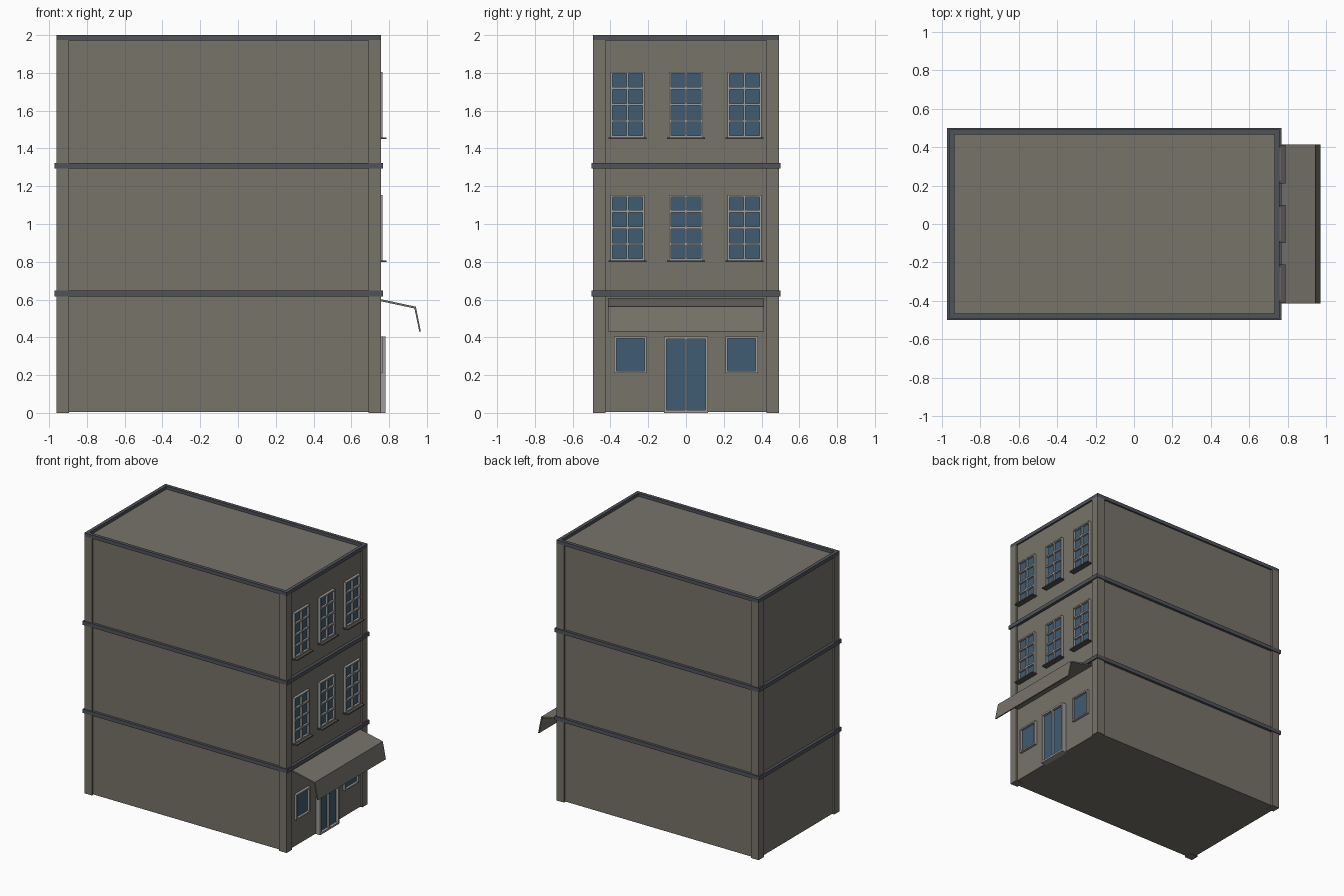
import bpy
import bmesh

if "Cube" in bpy.data.objects:
    bpy.data.objects.remove(bpy.data.objects["Cube"])


def material(name, rgb):
    m = bpy.data.materials.new(name)
    lin = [(c / 255 / 12.92) if c < 11 else ((c / 255 + 0.055) / 1.055) ** 2.4 for c in rgb]
    m.diffuse_color = (*lin, 1)
    m.use_nodes = True
    m.node_tree.nodes["Principled BSDF"].inputs["Base Color"].default_value = m.diffuse_color
    return m


WALL = material("warm grey wall", (119, 115, 106))
TRIM = material("dark slate trim", (78, 83, 89))
FRAME = material("light grey frame", (160, 157, 155))
GLASS = material("blue glass", (62, 92, 114))
SILL = material("dark sill", (86, 83, 79))


def boxes(name, mat, spans):
    """One object from boxes given as (x0, x1, y0, y1, z0, z1)."""
    bm = bmesh.new()
    for x0, x1, y0, y1, z0, z1 in spans:
        for v in bmesh.ops.create_cube(bm, size=1)["verts"]:
            v.co = (x0 if v.co.x < 0 else x1,
                    y0 if v.co.y < 0 else y1,
                    z0 if v.co.z < 0 else z1)
    mesh = bpy.data.meshes.new(name)
    bm.to_mesh(mesh)
    bm.free()
    mesh.materials.append(mat)
    ob = bpy.data.objects.new(name, mesh)
    bpy.context.collection.objects.link(ob)
    return ob


def window(name, y, w, z0, z1, cols, rows, border, bar, x_out, x_glass):
    """Framed glass pane on the +x wall, divided by glazing bars."""
    y0, y1 = y - w / 2, y + w / 2
    xb = WALL_X - 0.01
    boxes(name + "_glass", GLASS,
          [(xb, x_glass, y0 + border / 2, y1 - border / 2, z0 + border / 2, z1 - border / 2)])
    parts = [(xb, x_out, y0, y0 + border, z0, z1),
             (xb, x_out, y1 - border, y1, z0, z1),
             (xb, x_out, y0 + border, y1 - border, z0, z0 + border),
             (xb, x_out, y0 + border, y1 - border, z1 - border, z1)]
    for i in range(1, cols):
        c = y0 + w * i / cols
        parts.append((xb, x_out - 0.001, c - bar / 2, c + bar / 2, z0 + border, z1 - border))
    for i in range(1, rows):
        c = z0 + (z1 - z0) * i / rows
        parts.append((xb, x_out - 0.002, y0 + border, y1 - border, c - bar / 2, c + bar / 2))
    boxes(name + "_frame", FRAME, parts)


X0, X1, Y = -0.961, 0.757, 0.492    # outer faces of the corner pillars
WALL_X = X1 - 0.013                 # shop front wall plane

# Main block and corner pillars
boxes("walls", WALL, [(X0 + 0.013, WALL_X, -Y + 0.013, Y - 0.013, 0.004, 1.977)])
P = 0.065
boxes("corner_pillars", WALL,
      [(x, x + P, y, y + P, 0, 1.974) for x in (X0, X1 - P) for y in (-Y, Y - P)])

# Floor bands
for name, z in (("lower_band", 0.617), ("upper_band", 1.293)):
    boxes(name, TRIM, [(X0 - 0.01, X1 + 0.01, -Y - 0.007, Y + 0.007, z, z + 0.03)])

# Roof parapet ring
R = 0.027
boxes("roof_parapet", TRIM, [
    (X0, X1, -Y, -Y + R, 1.972, 2),
    (X0, X1, Y - R, Y, 1.972, 2),
    (X0, X0 + R, -Y + R, Y - R, 1.972, 2),
    (X1 - R, X1, -Y + R, Y - R, 1.972, 2)])

# Upper floor windows and sills
for floor, z in (("first_floor", 0.807), ("second_floor", 1.459)):
    for i, y in enumerate((-0.31, 0, 0.31)):
        name = f"{floor}_window_{i + 1}"
        window(name, y, 0.18, z, z + 0.347, 2, 4, 0.01, 0.012, 0.764, 0.747)
        boxes(name + "_sill", SILL, [(WALL_X - 0.01, 0.787, y - 0.1, y + 0.1, z - 0.009, z)])

# Shop windows and double door
for side, y in (("left", -0.295), ("right", 0.295)):
    window("shop_window_" + side, y, 0.17, 0.21, 0.405, 1, 1, 0.011, 0, 0.764, 0.747)
window("double_door", 0, 0.235, 0, 0.405, 2, 1, 0.014, 0.012, 0.78, 0.76)

# Awning: folded sheet swept along the shop front
profile = [(0.742, 0.605), (0.942, 0.562), (0.968, 0.432),
           (0.960, 0.430), (0.934, 0.553), (0.742, 0.594)]
bm = bmesh.new()
a = [bm.verts.new((x, -0.412, z)) for x, z in profile]
b = [bm.verts.new((x, 0.412, z)) for x, z in profile]
n = len(profile)
for i in range(n):
    j = (i + 1) % n
    bm.faces.new((a[i], a[j], b[j], b[i]))
# End caps as two quads each
for s in (a, b):
    bm.faces.new((s[0], s[1], s[4], s[5]))
    bm.faces.new((s[1], s[2], s[3], s[4]))
bmesh.ops.recalc_face_normals(bm, faces=bm.faces)
mesh = bpy.data.meshes.new("awning")
bm.to_mesh(mesh)
bm.free()
mesh.materials.append(WALL)
bpy.context.collection.objects.link(bpy.data.objects.new("awning", mesh))
